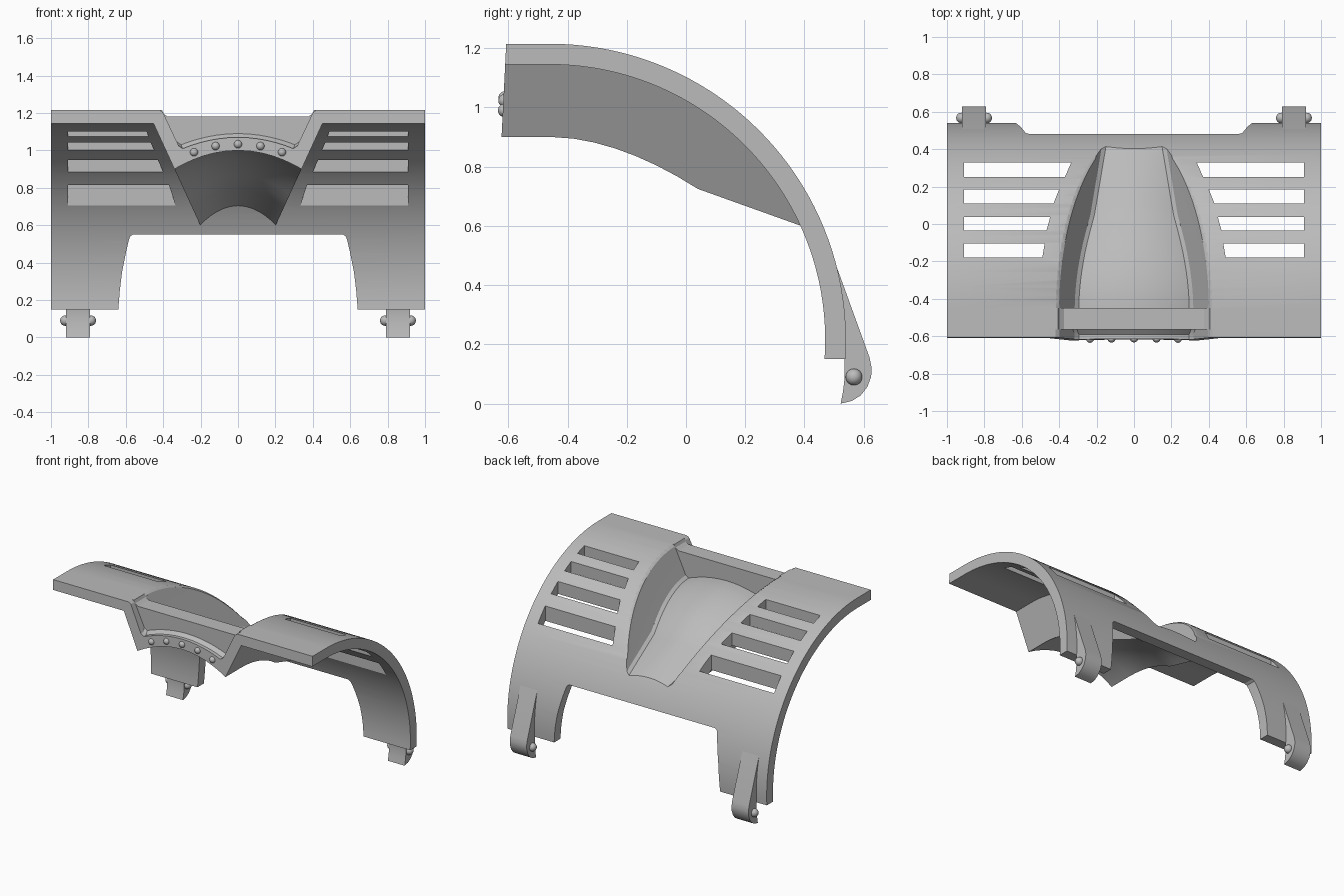
import bpy, bmesh, math
from math import sin, cos, pi, sqrt

cube = bpy.data.objects.get("Cube")
if cube:
    bpy.data.objects.remove(cube, do_unlink=True)

grey = bpy.data.materials.new("plain grey")
grey.use_nodes = True
COLOUR = (0.5, 0.5, 0.5, 1)
grey.diffuse_color = COLOUR
grey.node_tree.nodes["Principled BSDF"].inputs["Base Color"].default_value = COLOUR

CY, CZ = -0.46, 0.215      # centre of the shell arc
TOP, FRONT = 1.215, -0.607


def loft(name, sections):
    """Closed solid through equal-length loops of 3D points."""
    bm = bmesh.new()
    rings = [[bm.verts.new(p) for p in s] for s in sections]
    n = len(rings[0])
    for a, b in zip(rings, rings[1:]):
        for i in range(n):
            j = (i + 1) % n
            bm.faces.new((a[i], a[j], b[j], b[i]))
    bm.faces.new(rings[0][::-1])
    bm.faces.new(rings[-1])
    bmesh.ops.recalc_face_normals(bm, faces=bm.faces)
    me = bpy.data.meshes.new(name)
    bm.to_mesh(me)
    bm.free()
    ob = bpy.data.objects.new(name, me)
    bpy.context.collection.objects.link(ob)
    me.materials.append(grey)
    return ob


def prism(name, profile, axis, lo, hi):
    """Extrude a 2D profile along one axis."""
    def place(p, t):
        q = list(p)
        q.insert(axis, t)
        return q
    return loft(name, [[place(p, t) for p in profile] for t in (lo, hi)])


def boolean(ob, other, operation):
    mod = ob.modifiers.new("cut", "BOOLEAN")
    mod.operation, mod.object, mod.solver = operation, other, "EXACT"
    bpy.context.view_layer.objects.active = ob
    bpy.ops.object.modifier_apply(modifier=mod.name)
    bpy.data.objects.remove(other, do_unlink=True)


def smooth(ob):
    bpy.ops.object.select_all(action="DESELECT")
    ob.select_set(True)
    bpy.context.view_layer.objects.active = ob
    bpy.ops.object.shade_smooth_by_angle(angle=math.radians(30))


def arc_z(y, r=1.0):
    return CZ + (r if y < CY else sqrt(max(r * r - (y - CY) ** 2, 0)))


def front_y(z):
    return FRONT - 0.05 * (TOP - z)


def mirror_loop(half):
    """Complete a half section (x >= 0) across x = 0."""
    return half + [(-x, y, z) for x, y, z in reversed(half)]


def under_z(y):
    """Height of the lower corner of the channel."""
    if y < 0.04:
        return 0.9 if y < -0.45 else 0.9 - 0.175 * ((y + 0.45) / 0.49) ** 1.8
    return 0.725 - 0.358 * (y - 0.04)


def arch(width, z, rise, steps=8):
    return [(width * sin(i / steps * pi / 2), z + rise * cos(i / steps * pi / 2) ** 2)
            for i in range(steps + 1)]


# Curved shell
def arc(r, steps=40):
    end = math.asin((0.15 - CZ) / r)
    return [(CY + r * cos(a), CZ + r * sin(a))
            for a in (pi / 2 + (end - pi / 2) * i / steps for i in range(steps + 1))]


outer, inner = arc(1.0), arc(0.93)
profile = [(front_y(TOP), TOP)] + outer + inner[::-1] + [(front_y(1.145), 1.145)]
shell = prism("shell", profile, 0, -1, 1)


# V-shaped channel body under the shell
def body_section(y, first=False):
    b, top = under_z(y), arc_z(y, 0.985)
    wide = lambda z: 0.45 - 0.46 * (1.14 - z)
    half = arch(wide(b), b, 0.1 if y < 0 else 0.1 - 0.05 * y)
    half = half[::1] + [(wide(top), top), (0.001, top)]
    half[0] = (0.001, half[0][1])
    pts = [(x, front_y(z) if first else y, z) for x, z in half]
    return mirror_loop(pts)


stations = [-0.45 + 0.07 * i for i in range(7)] + [0.04, 0.12, 0.2, 0.28, 0.34, 0.385]
body = loft("channel_body", [body_section(FRONT, True)] + [body_section(y) for y in stations])
boolean(shell, body, "UNION")


# Hollow of the channel, with rounded floor corners and lips
def hollow_section(y, floor, rise, surface):
    top = max(surface, floor + 0.06)
    wide = lambda z: 0.39 - 0.47 * (1.18 - z)
    half = arch(wide(floor) - 0.015, floor, rise)
    half[0] = (0.001, half[0][1])
    half += [(wide(floor + 0.015), floor + 0.015)]
    half += [(wide(top - 0.03), top - 0.03), (wide(top - 0.03) + 0.008, top - 0.012),
             (wide(top) + 0.012, top), (wide(top) + 0.03, top + 0.006),
             (wide(top) + 0.03, top + 0.2), (0.001, top + 0.2)]
    return mirror_loop([(x, y, z) for x, z in half])


stations = [-0.45 + 0.05 * i for i in range(19)]
hollow = loft("hollow", [hollow_section(y, under_z(y) + 0.11,
                                        0.06 - 0.045 * max(0, (y + 0.1) / 0.5), arc_z(y))
                         for y in stations])
boolean(shell, hollow, "DIFFERENCE")

# Lowered top and recessed face of the front bulkhead
notch = loft("notch", [hollow_section(y, 1.18, 0, TOP) for y in (-0.75, -0.43)])
boolean(shell, notch, "DIFFERENCE")
recess = loft("recess", [hollow_section(y, f, 0.06, TOP)
                         for y, f in ((-0.75, 1.01), (-0.59, 1.01), (-0.565, 1.03))])
boolean(shell, recess, "DIFFERENCE")

# Vent slots: front edge, back edge, inner x at each edge
SLOTS = [(0.25, 0.33, 0.37, 0.335), (0.11, 0.185, 0.43, 0.4),
         (-0.035, 0.037, 0.468, 0.448), (-0.18, -0.105, 0.49, 0.478)]
for s in (-1, 1):
    for y0, y1, x0, x1 in SLOTS:
        slot = prism("slot", [(s * x0, y0), (s * 0.91, y0), (s * 0.91, y1), (s * x1, y1)],
                     2, 0.5, 1.4)
        boolean(shell, slot, "DIFFERENCE")

# Opening between the two rear legs
edge = [(0.64, 0.0), (0.64, 0.15), (0.632, 0.25), (0.62, 0.35),
        (0.6, 0.45), (0.584, 0.52), (0.577, 0.54), (0.562, 0.55)]
opening = prism("opening", edge + [(-x, z) for x, z in reversed(edge)], 1, 0.2, 0.9)
boolean(shell, opening, "DIFFERENCE")
smooth(shell)


def ball(name, centre, radius):
    bpy.ops.mesh.primitive_uv_sphere_add(segments=20, ring_count=12, radius=radius, location=centre)
    ob = bpy.context.object
    ob.name = name
    ob.data.materials.append(grey)
    smooth(ob)


# Rivets along the bulkhead arch
for x, z in ((-0.235, 0.99), (-0.12, 1.023), (0, 1.033), (0.12, 1.023), (0.235, 0.99)):
    ball("rivet", (x, front_y(z) + 0.005, z), 0.022)

# Hinge tabs with pins
tab_profile = [(0.522, 0.0), (0.56, 0.009), (0.59, 0.028), (0.612, 0.056), (0.625, 0.09),
               (0.627, 0.12), (0.62, 0.155), (0.475, 0.555), (0.46, 0.52), (0.5, 0.3),
               (0.535, 0.15), (0.536, 0.09), (0.53, 0.04)]
for side, s in (("right", -1), ("left", 1)):
    tab = prism(side + "_hinge_tab", tab_profile, 0, s * 0.79, s * 0.92)
    smooth(tab)
    for x in (0.787, 0.923):
        ball(side + "_hinge_pin", (s * x, 0.567, 0.09), 0.028)
